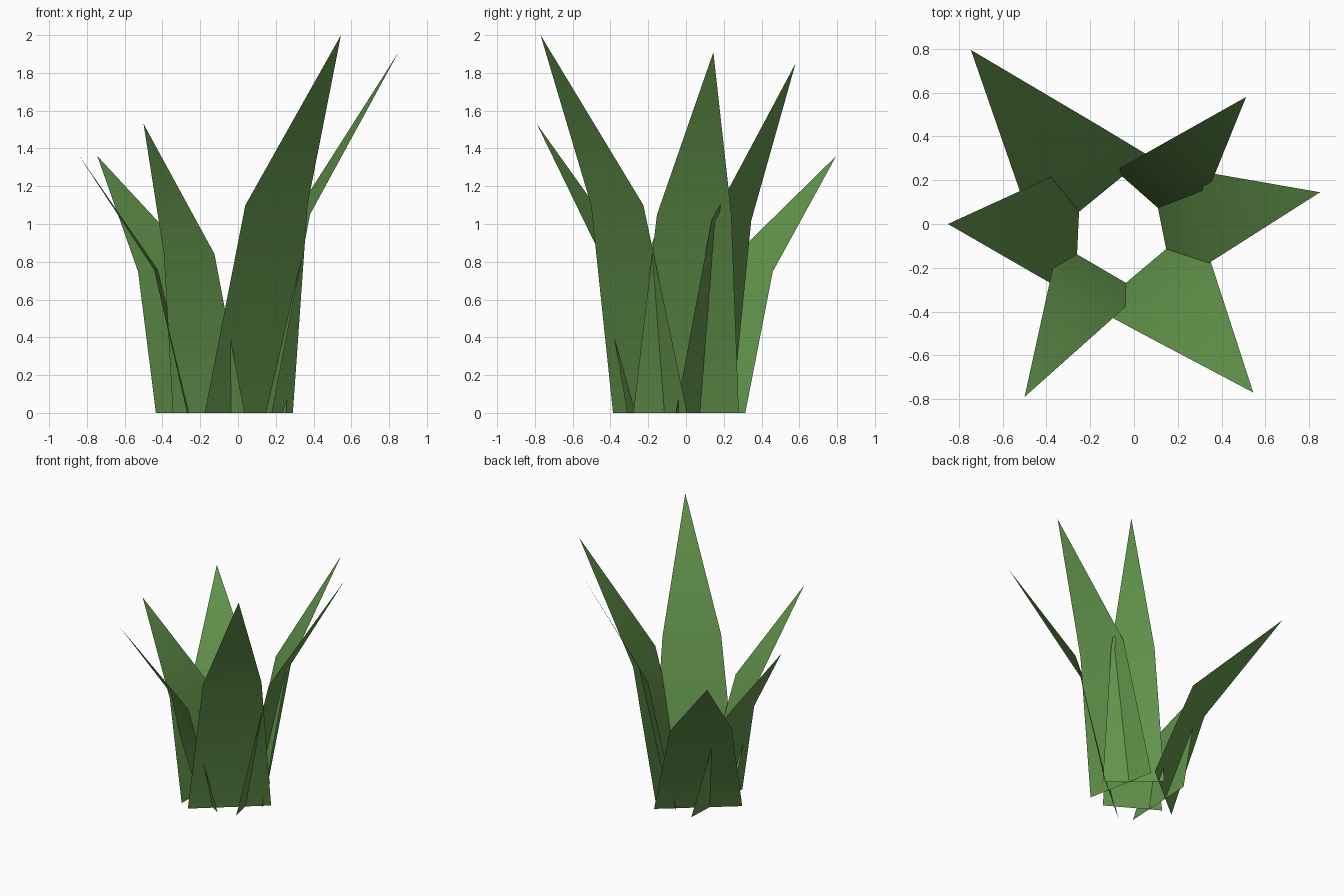
import bpy
import bmesh
from mathutils import Vector

default_cube = bpy.data.objects.get("Cube")
if default_cube:
    bpy.data.objects.remove(default_cube, do_unlink=True)

# One leaf green for every blade
green = bpy.data.materials.new("leaf_green")
green.use_nodes = True
green.diffuse_color = (0.125, 0.30, 0.072, 1)
shader = green.node_tree.nodes["Principled BSDF"]
shader.inputs["Base Color"].default_value = green.diffuse_color
shader.inputs["Roughness"].default_value = 0.9

# Where every blade bends, and how much it has narrowed there
BEND_OUT, BEND_UP, BEND_WIDTH = 0.3, 0.55, 0.705


def add_blade(name, base, tip, width):
    """A flat blade: a tapering lower strip bent outwards into a pointed tip."""
    base, tip = Vector((*base, 0)), Vector(tip)
    lean = tip - base
    side = lean.cross(Vector((0, 0, 1))).normalized() * width / 2
    bend = base + Vector((lean.x * BEND_OUT, lean.y * BEND_OUT, lean.z * BEND_UP))

    bm = bmesh.new()
    low_a, low_b = (bm.verts.new(base + s * side) for s in (-1, 1))
    mid_a, mid_b = (bm.verts.new(bend + s * side * BEND_WIDTH) for s in (-1, 1))
    point = bm.verts.new(tip)
    bm.faces.new((low_a, low_b, mid_b, mid_a))
    bm.faces.new((mid_a, mid_b, point))
    for face in bm.faces:
        face.smooth = True

    mesh = bpy.data.meshes.new(name)
    bm.to_mesh(mesh)
    bm.free()
    mesh.materials.append(green)
    blade = bpy.data.objects.new(name, mesh)
    bpy.context.collection.objects.link(blade)


# Ring of blades: base centre, tip, base width
add_blade("front_left_blade", (0.057, -0.19), (0.545, -0.77, 2.0), 0.61)
add_blade("left_blade", (0.124, 0.0), (0.85, 0.145, 1.91), 0.57)
add_blade("back_left_blade", (0.085, 0.095), (0.512, 0.58, 1.85), 0.45)
add_blade("back_right_blade", (-0.185, 0.11), (-0.745, 0.795, 1.36), 0.645)
add_blade("right_blade", (-0.255, -0.028), (-0.85, 0.0, 1.375), 0.61)
add_blade("front_right_blade", (-0.155, -0.2), (-0.5, -0.79, 1.53), 0.44)
